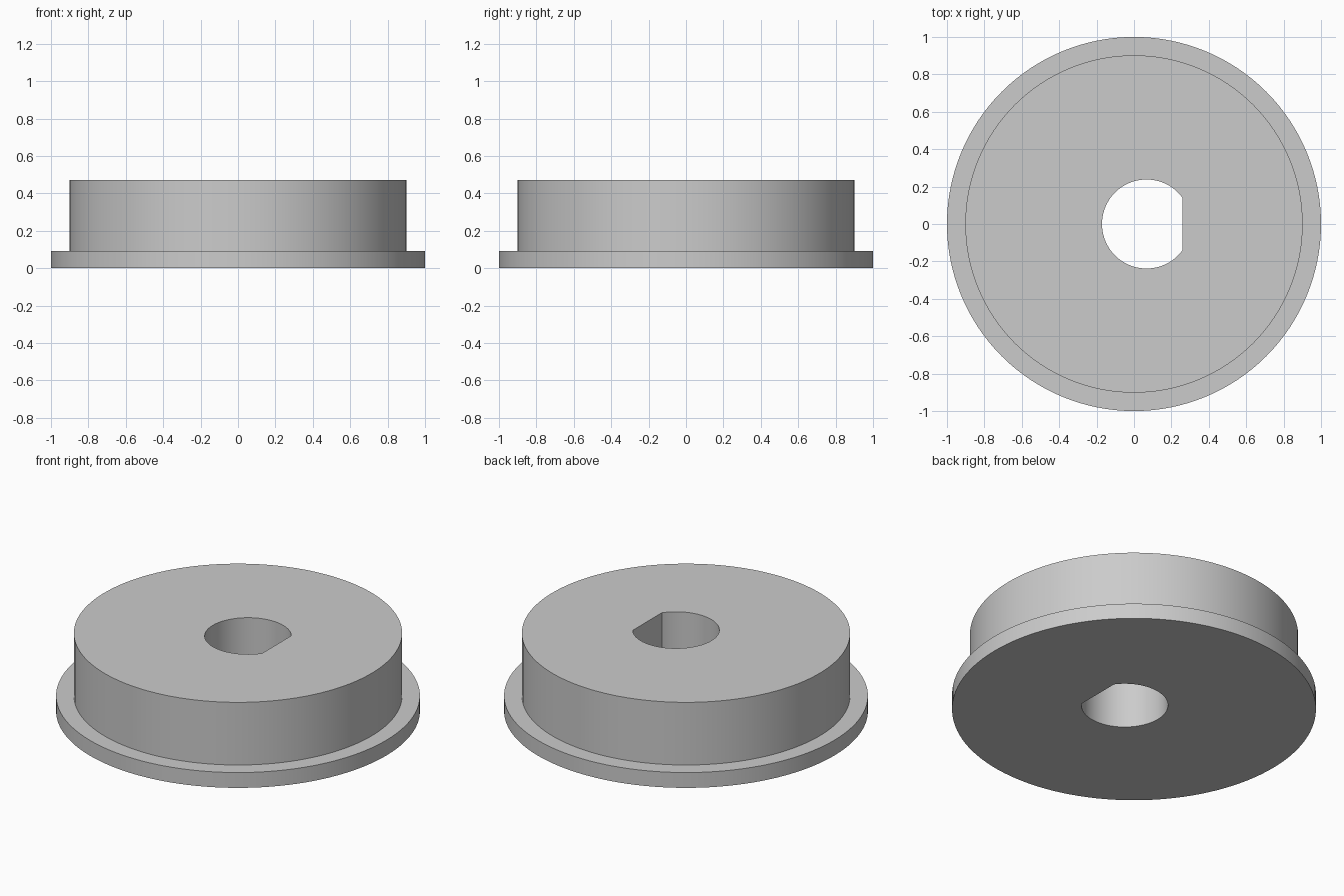
import bpy, bmesh, math

cube = bpy.data.objects.get("Cube")
if cube:
    bpy.data.objects.remove(cube, do_unlink=True)

SEGMENTS = 128
FLANGE_R, BODY_R = 1.0, 0.902
FLANGE_H, TOTAL_H = 0.093, 0.473
HOLE_X, HOLE_R, FLAT_X = 0.067, 0.238, 0.26

grey = bpy.data.materials.new("light_grey")
grey.use_nodes = True
colour = (0.6, 0.6, 0.6, 1)
grey.diffuse_color = colour
grey.node_tree.nodes["Principled BSDF"].inputs["Base Color"].default_value = colour


def circle(radius):
    step = math.tau / SEGMENTS
    return [(radius * math.cos(i * step), radius * math.sin(i * step))
            for i in range(SEGMENTS)]


def stacked_solid(name, sections):
    """Closed solid through a stack of (outline, height) sections."""
    bm = bmesh.new()
    rings = [[bm.verts.new((x, y, z)) for x, y in outline] for outline, z in sections]
    for low, high in zip(rings, rings[1:]):
        for i in range(len(low)):
            j = (i + 1) % len(low)
            bm.faces.new((low[i], low[j], high[j], high[i]))
    bm.faces.new(rings[0][::-1])
    bm.faces.new(rings[-1])
    mesh = bpy.data.meshes.new(name)
    bm.to_mesh(mesh)
    bm.free()
    mesh.materials.append(grey)
    obj = bpy.data.objects.new(name, mesh)
    bpy.context.collection.objects.link(obj)
    return obj


# Round body with a wide flange at the base
knob = stacked_solid("flanged_disc", [
    (circle(FLANGE_R), 0), (circle(FLANGE_R), FLANGE_H),
    (circle(BODY_R), FLANGE_H), (circle(BODY_R), TOTAL_H)])

# D-shaped shaft hole: an arc closed by a straight flat on the +x side
half = math.acos((FLAT_X - HOLE_X) / HOLE_R)
arc_steps = 80
angles = [half + (math.tau - 2 * half) * i / arc_steps for i in range(arc_steps + 1)]
d_outline = [(HOLE_X + HOLE_R * math.cos(a), HOLE_R * math.sin(a)) for a in angles]
cutter = stacked_solid("shaft_hole_cutter", [(d_outline, -0.2), (d_outline, TOTAL_H + 0.2)])
cutter.hide_render = True

cut = knob.modifiers.new("shaft_hole", 'BOOLEAN')
cut.operation = 'DIFFERENCE'
cut.solver = 'EXACT'
cut.object = cutter

bpy.ops.object.select_all(action='DESELECT')
knob.select_set(True)
bpy.context.view_layer.objects.active = knob
bpy.ops.object.modifier_apply(modifier=cut.name)
bpy.data.objects.remove(cutter, do_unlink=True)
bpy.ops.object.shade_smooth_by_angle(angle=math.radians(30))
